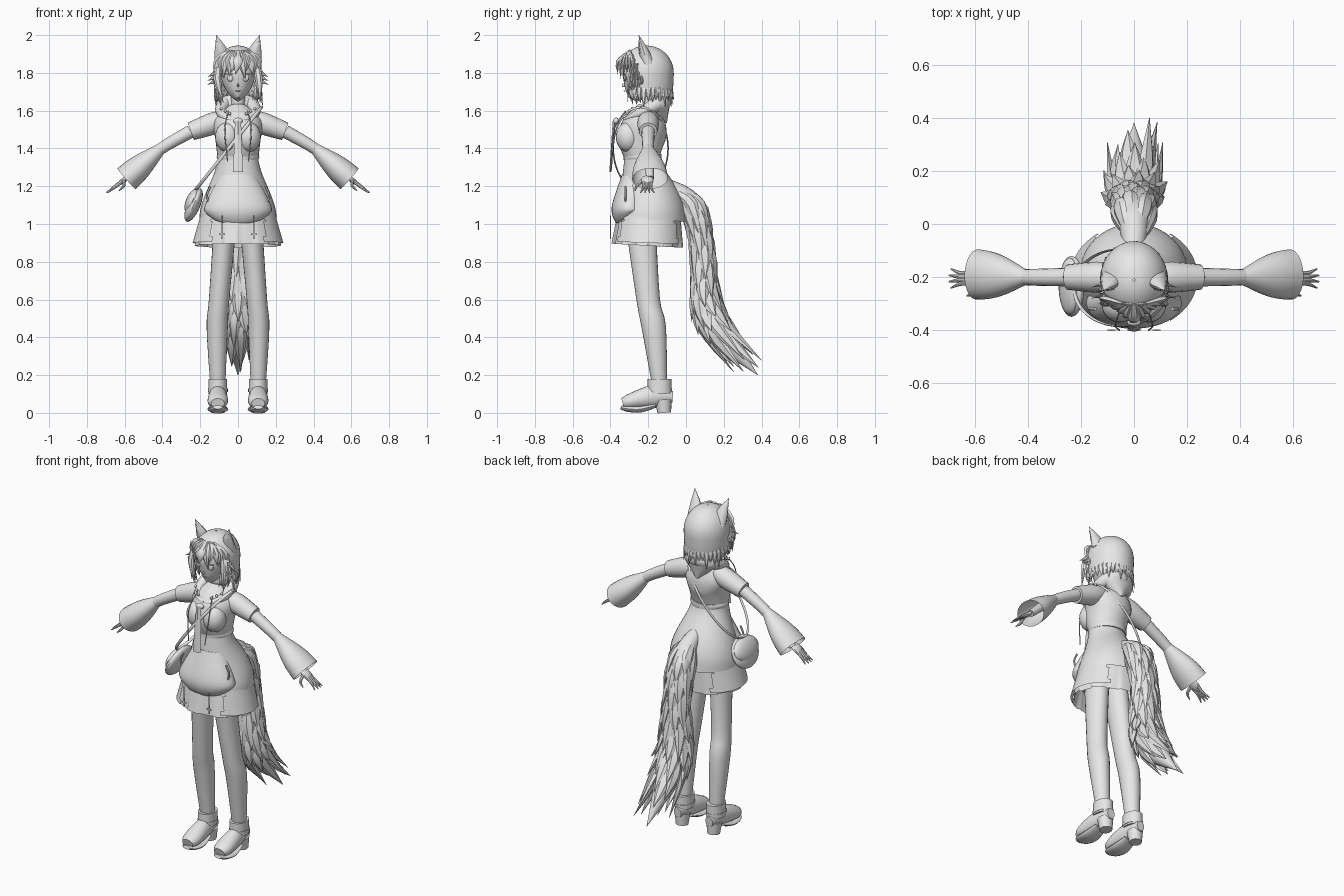
import bpy, bmesh, math, random
from math import sin, cos, pi, tau
from mathutils import Vector, Euler

random.seed(4)
if "Cube" in bpy.data.objects:
    bpy.data.objects.remove(bpy.data.objects["Cube"])

grey = bpy.data.materials.new("plain grey")
grey.use_nodes = True
grey.diffuse_color = (.8, .8, .8, 1)
grey.node_tree.nodes["Principled BSDF"].inputs["Base Color"].default_value = grey.diffuse_color
X, Y, Z = Vector((1, 0, 0)), Vector((0, 1, 0)), Vector((0, 0, 1))
parts = []


def at(x, y, z):
    return Vector((x, y, z))


def finish(name, bm, mirror=False):
    bmesh.ops.recalc_face_normals(bm, faces=bm.faces)
    mesh = bpy.data.meshes.new(name)
    bm.to_mesh(mesh)
    bm.free()
    mesh.materials.append(grey)
    ob = bpy.data.objects.new(name, mesh)
    bpy.context.collection.objects.link(ob)
    if mirror:
        ob.modifiers.new("Mirror", "MIRROR").use_mirror_merge = False
    parts.append(ob)


def spline(rows, steps):
    """Smooth curve through rows of (point, half width, optional half depth)."""
    rows = [Vector((*row[0], row[1], row[-1])) for row in rows]
    last = len(rows) - 1
    out = []
    for i in range(last):
        before, a, b, after = (rows[max(0, min(last, i + k))] for k in (-1, 0, 1, 2))
        leave, arrive = (b - before) / 2, (after - a) / 2
        for s in range(steps):
            t = s / steps
            ease = t * t * (3 - 2 * t)
            out.append(a.lerp(b, ease) + leave * t * (1 - t) ** 2 - arrive * t * t * (1 - t))
    return out + [rows[-1]]


def add_tube(bm, rows, ref=Y, sides=16, steps=4, caps=True, pleat=None):
    """Loft ellipses along a path, with the depth measured towards ref."""
    points = spline(rows, steps)
    last = len(points) - 1
    rings = []
    for i, point in enumerate(points):
        along = (points[min(i + 1, last)] - points[max(i - 1, 0)]).to_3d().normalized()
        side = ref.cross(along).normalized()
        up = along.cross(side)
        width, depth = (max(size, .001) for size in point[3:])
        ring = []
        for k in range(sides):
            angle = tau * k / sides
            swell = pleat(k, i / last) if pleat else 1
            offset = side * cos(angle) * width + up * sin(angle) * depth
            ring.append(bm.verts.new(point.to_3d() + offset * swell))
        rings.append(ring)
    for low, high in zip(rings, rings[1:]):
        for k in range(sides):
            bm.faces.new((low[k], low[k - 1], high[k - 1], high[k]))
    if caps:
        bm.faces.new(rings[0])
        bm.faces.new(rings[-1])


def tube(name, rows, mirror=False, **options):
    bm = bmesh.new()
    add_tube(bm, rows, **options)
    finish(name, bm, mirror)


def levels(*stack):
    """Upright sections given as height, half width, front and back."""
    return [(at(0, (front + back) / 2, z), width, (back - front) / 2) for z, width, front, back in stack]


def solid(name, centre, size, mirror=False, tilt=0, block=False):
    """Ball with the given radii, or a block with the given half sizes."""
    bm = bmesh.new()
    if block:
        bmesh.ops.create_cube(bm, size=2)
    else:
        bmesh.ops.create_uvsphere(bm, u_segments=24, v_segments=14, radius=1)
    for v in bm.verts:
        v.co = v.co * size
        v.co.rotate(Euler((0, tilt, 0)))
        v.co += centre
    finish(name, bm, mirror)


def remove_faces(bm, rule):
    unwanted = [face for face in bm.faces if rule(face.calc_center_median())]
    bmesh.ops.delete(bm, geom=unwanted, context="FACES")


def lock(bm, root, middle, tip, ref=Y, width=.02):
    """Flat pointed tuft of hair or fur."""
    rows = [(root, width / 2, width / 4), (middle, width, width / 2), (tip, 0)]
    add_tube(bm, rows, ref=ref, sides=6, steps=3)


# Head and face
tube("head", levels((1.66, .01, -.31, -.26), (1.7, .055, -.33, -.2), (1.78, .09, -.34, -.13), (1.9, .08, -.3, -.13)),
     sides=24)
neck = at(0, -.19, 1.6)
tube("neck", [(neck - Z * .06, .045), (neck, .035), (neck + Z * .1, .04)])
eye = at(.04, -.322, 1.775)
solid("eye", eye, at(.018, .008, .02), mirror=True)
tube("eyelash", [(eye + at(s * .024, abs(s) * .01 - .01, .02), .003) for s in (-1, 0, 1)], mirror=True, ref=Z, sides=6)
solid("nose", at(0, -.33, 1.735), at(.006, .01, .01))
solid("mouth", at(0, -.325, 1.705), at(.014, .005, .003))

# Hair cap with a face opening
crown = at(0, -.21, 1.8)
cap = bmesh.new()
curve = [.03 + k / 4 for k in range(11)]
girth = [sin(a) if a < pi / 2 else .85 + .15 * sin(a) for a in curve]
add_tube(cap, [(crown + Z * .145 * cos(a), .127 * g, .145 * g) for a, g in zip(curve, girth)], sides=40, caps=False)
remove_faces(cap, lambda c: c.z < 1.85 and c.y < -.26)
finish("hair_cap", cap)

# Hair locks around the back, fringe and sides
locks = bmesh.new()
for i in range(26):
    angle = pi * (1.4 * i / 25 - .2)
    out = at(cos(angle), sin(angle) * 1.12, 0)
    tip = crown + out * random.uniform(.1, .135) - Z * random.uniform(.14, .19)
    lock(locks, crown + out * .11 - Z * .05, crown + out * .12 - Z * .1, tip, ref=out.normalized(), width=.018)
for i in range(-5, 6):
    x = i * .021
    y = abs(x) * .75 - .36
    tip = at(x * 1.1 + random.uniform(-.03, .02), y, random.uniform(1.76, 1.82))
    lock(locks, at(x * .4, -.3, 1.915), at(x, y, 1.86), tip, width=.024)
for s in (-1, 1):
    for k in range(5):
        back = Y * k * .014
        tip = at(s * random.uniform(.075, .12), -.31, 1.64) + back + Z * k * .014
        lock(locks, at(s * .09, -.27, 1.87), at(s * .11, -.3, 1.77) + back, tip)
    for k in range(3):
        drop = at(0, k, -k) * .02
        lock(locks, at(s * .1, -.25, 1.85), at(s * .125, -.27, 1.8) + drop, at(s * .16, -.28, 1.78) + drop, width=.01)
finish("hair_locks", locks)

# Pointed ears
ear_base, ear_tip = at(.08, -.2, 1.85), at(.115, -.25, 2)
ear_middle = ear_base.lerp(ear_tip, .5) - X * .005
tube("ear", [(ear_base, .046, .035), (ear_middle, .032, .022), (ear_tip, 0)], mirror=True, sides=12)
tube("inner_ear", [(ear_base - Y * .03, .02, .008), (ear_middle - Y * .02, .016, .006), (ear_tip - Z * .03, 0)],
     mirror=True, sides=8)

# Hooded top: cropped upper layer over a flared lower layer
tube("upper_top", levels((1.62, .05, -.25, -.13), (1.54, .13, -.325, -.1), (1.45, .12, -.36, -.11),
                         (1.35, .108, -.325, -.14)), sides=32)
solid("bust", at(.055, -.305, 1.46), at(.066, .066, .08), mirror=True)
flare = [(k / 8, .105 + .05 * (1 - cos(pi * k / 8))) for k in range(9)]
tube("lower_top", levels(*[(1.38 - .36 * t, w, -.32 - .06 * t, w * 1.45 - .295) for t, w in flare]), sides=40, caps=False)
tube("front_pocket", levels((1.25, .1, -.34, -.2), (1.1, .175, -.39, -.2), (1.06, .17, -.39, -.2),
                            (1.04, .13, -.37, -.2)), sides=32)
pocket_edge = at(.165, -.32, 1.15)
tube("pocket_zip", [(pocket_edge + at(-abs(s) * .02, 0, s * .05), .006) for s in (-1, 0, 1)], mirror=True, sides=6)
waist = at(0, -.23, 1.355)
tube("waist_band", [(waist + Z * s * .015, .113 - abs(s) * .006, .1) for s in (-1, 0, 1)], sides=32)
turn = [tau * k / 16 for k in range(17)]
tube("hood_collar", [(at(.09 * sin(u), -.22 - .1 * cos(u), 1.6 - .05 * cos(u)), .03 - .015 * cos(u)) for u in turn],
     ref=Z)
tube("hood_drape", levels((1.67, .08, -.18, -.085), (1.62, .1, -.2, -.085), (1.53, .01, -.14, -.1)))
knot = at(0, -.37, 1.545)
solid("tie_knot", knot, at(.026, .016, .018))
tube("tie", [(knot - Y * .01, .016, .008), (knot - at(0, .03, .27), .026, .006)], sides=4)
tube("collar_cord", [(at(.05, -.32, 1.6), .003), (at(.07, -.38, 1.5), .003), (at(.055, -.4, 1.33), .003)],
     mirror=True, sides=6)
for k in range(3):
    solid("collar_stud", at(.045, -.32, 1.585) + at(.022, .018, .013) * k, at(.008, .008, .008), mirror=True)

# Pleated skirt with side panels and hanging charms
tube("pleated_skirt", levels((1.06, .19, -.36, -.03), (.885, .222, -.39, -.02)), sides=96, caps=False,
     pleat=lambda k, t: 1 + t * (.03 if k % 12 < 6 else -.03))
panel = bmesh.new()
add_tube(panel, levels((1.04, .2, -.38, -.01), (.9, .24, -.4, 0)), sides=72, caps=False)
remove_faces(panel, lambda c: abs(c.x) < .14)
finish("side_panels", panel)
charm = at(.085, -.4, .945)
tube("charm_cord", [(charm + Z * .1, .003), (charm, .003)], mirror=True, sides=6)
solid("charm_upright", charm, at(.004, .003, .025), mirror=True, block=True)
solid("charm_bar", charm, at(.015, .003, .004), mirror=True, block=True)

# Arms, sleeves and hands
shoulder, cuff, elbow, wrist = at(.07, -.2, 1.555), at(.25, -.2, 1.49), at(.42, -.2, 1.39), at(.59, -.19, 1.24)
tube("shoulder_sleeve", [(shoulder, .05), (shoulder.lerp(cuff, .4), .058), (cuff, .048)], mirror=True)
tube("arm", [(cuff, .035), (elbow, .03), (wrist, .02)], mirror=True)
bell = [(t, sin(t * pi / 2)) for t in (-.2, 0, .4, .7, 1)]
tube("bell_sleeve", [(elbow.lerp(wrist, t), .033 + .04 * s, .035 + .06 * s) for t, s in bell], mirror=True, sides=28,
     caps=False)
palm = at(.605, -.205, 1.232)
solid("palm", palm, at(.038, .033, .014), mirror=True, tilt=.65)
for i in (-1.5, -.5, .5, 1.5):
    tip = palm + at(.095 - abs(i) * .007, i * .024, -.066)
    tube("finger", [(palm + Y * i * .015, .01), (palm.lerp(tip, .5), .009), (tip, .003)], mirror=True, sides=8)
tube("thumb", [(palm - Y * .025, .01), (palm - at(0, .055, .03), .008), (palm - at(-.025, .065, .055), .003)],
     mirror=True, sides=8)

# Legs
hip, knee, calf, ankle = at(.068, -.24, 1), at(.1, -.2, .6), at(.11, -.17, .45), at(.107, -.14, .15)
tube("leg", [(hip, .06, .08), (knee, .054, .062), (calf, .056, .064), (ankle, .04)], mirror=True, sides=24)

# Heeled ankle shoes
foot = ankle.copy()
foot.z = 0
tube("shoe_upper", [(foot + at(0, .07, .085), .025, .03), (foot + at(0, -.03, .088), .046, .058),
                    (foot + at(0, -.15, .062), .054, .042), (foot + at(0, -.195, .05), .035, .028)],
     mirror=True, ref=Z, sides=20)
tube("shoe_cuff", [(foot + Z * z, .05, .063) for z in (.1, .14, .18)], mirror=True, sides=24)
tube("shoe_strap", [(foot + Z * z, .053, .066) for z in (.11, .13)], mirror=True, sides=24)
tube("shoe_sole", [(foot + at(0, -.02, .04), .04, .012), (foot + at(0, -.1, .02), .055, .018),
                   (foot + at(0, -.17, .022), .05, .016), (foot + at(0, -.205, .03), .025, .01)],
     mirror=True, ref=Z)
tube("shoe_heel", [(foot + Y * .025, .036), (foot + at(0, .02, .07), .045)], mirror=True)

# Shoulder bag on a strap that loops around the body
bag = at(-.235, -.235, 1.1)
solid("bag", bag, at(.035, .115, .095), tilt=.4)
solid("bag_flap", bag + at(-.007, 0, .02), at(.034, .108, .07), tilt=.4)
tube("bag_strap", [(at(-.05 + .175 * cos(u), -.24 - .145 * sin(u), 1.4 + .22 * cos(u)), .004, .009) for u in turn],
     ref=at(.8, 0, -.6), sides=8)

# Bushy tail with pointed tufts that spread towards the end
spine = [(at(0, -.1, 1.2), .04), (at(0, .03, 1.1), .06), (at(0, .09, .85), .06), (at(0, .1, .6), .075),
         (at(0, .18, .42), .07), (at(0, .38, .2), 0)]
tube("tail", spine, ref=X, sides=20)
path = spline(spine, 12)
tufts = bmesh.new()
for i in range(64):
    start = 6 + i * 5 // 8
    angle = i * 2.4
    out = X * cos(angle) * 1.15 + at(0, .8, .5) * sin(angle)
    flick = random.uniform(1.1, 1.3) + (i / 64) ** 2 * .4
    points = []
    for ahead, spread in ((0, .75), (6, 1.05), (random.randint(11, 15), flick)):
        q = path[min(start + ahead, len(path) - 1)]
        points.append(q.to_3d() + out * spread * max(q[3], ahead * .004))
    lock(tufts, *points, ref=out.normalized(), width=.034)
finish("tail_tufts", tufts)

# Smooth shading with sharp edges kept
bpy.ops.object.select_all(action="DESELECT")
for ob in parts:
    ob.select_set(True)
bpy.context.view_layer.objects.active = parts[0]
bpy.ops.object.shade_smooth_by_angle(angle=math.radians(40))
